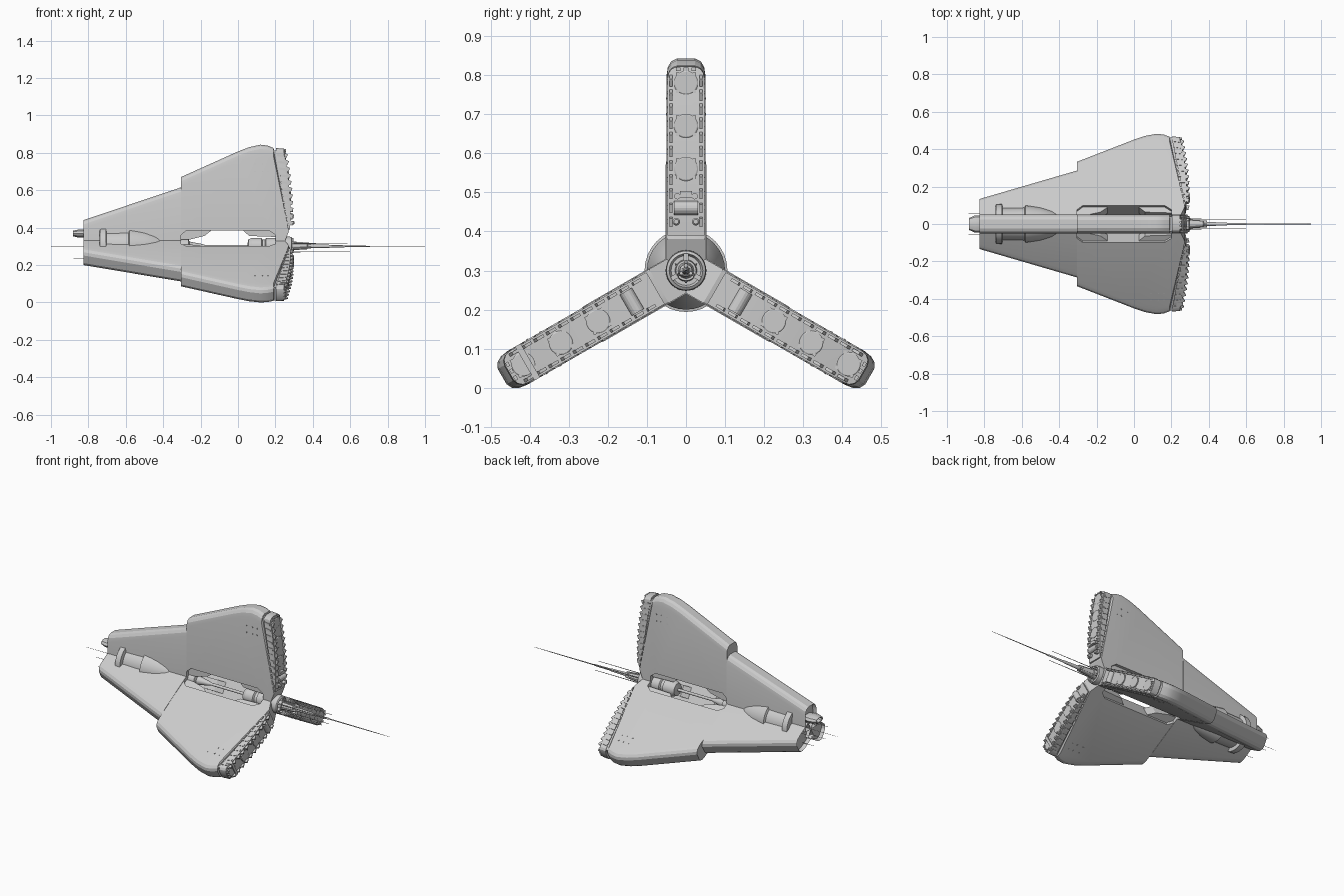
import bpy, bmesh, math
from mathutils import Matrix, Vector

if "Cube" in bpy.data.objects:
    bpy.data.objects.remove(bpy.data.objects["Cube"])

AXIS_Z = 0.30
THREE = (0, 120, 240)


def finish(name, bm, angles=(0,), smooth=True):
    """Make one object per angle around the ship's long axis (local z = radius)."""
    bmesh.ops.recalc_face_normals(bm, faces=bm.faces)
    me = bpy.data.meshes.new(name)
    bm.to_mesh(me)
    bm.free()
    for i, a in enumerate(angles):
        ob = bpy.data.objects.new(name if len(angles) == 1 else f"{name}_{i + 1}", me)
        ob.location = (0, 0, AXIS_Z)
        ob.rotation_euler = (math.radians(a), 0, 0)
        bpy.context.collection.objects.link(ob)
        if smooth and i == 0:
            bpy.context.view_layer.objects.active = ob
            ob.select_set(True)
            bpy.ops.object.shade_smooth_by_angle(angle=math.radians(22))
            ob.select_set(False)


def add_slab(bm, outer, rest, layers):
    """Stack (x, r) outlines across y; each layer lowers the outer edge by its drop."""
    rings = [[bm.verts.new((x, y, r - d)) for x, r in outer] +
             [bm.verts.new((x, y, r)) for x, r in rest] for y, d in layers]
    n = len(rings[0])
    for a, b in zip(rings, rings[1:]):
        for i in range(n):
            j = (i + 1) % n
            bm.faces.new((a[i], a[j], b[j], b[i]))
    bm.faces.new(rings[0])
    bm.faces.new(rings[-1])
    bmesh.ops.recalc_face_normals(bm, faces=bm.faces)


def add_lathe(bm, prof, segs=32, c=(0, 0), sy=1, sz=1):
    """Revolve (x, radius) around the x axis through (y, r) = c."""
    rings = []
    for x, r in prof:
        rings.append([bm.verts.new((x, c[0] + sy * r * math.cos(2 * math.pi * k / segs),
                                    c[1] + sz * r * math.sin(2 * math.pi * k / segs)))
                      for k in range(segs)])
    for a, b in zip(rings, rings[1:]):
        for i in range(segs):
            j = (i + 1) % segs
            bm.faces.new((a[i], a[j], b[j], b[i]))
    bm.faces.new(rings[0])
    bm.faces.new(rings[-1])


def add_box(bm, c, s, tilt=0.0):
    m = (Matrix.Translation(c) @ Matrix.Rotation(tilt, 4, 'Y') @
         Matrix.Diagonal((*s, 1)))
    bmesh.ops.create_cube(bm, size=1, matrix=m)


def round_layers(w, drop):
    half = [(w, drop), (w * 0.93, drop * 0.5), (w * 0.75, drop * 0.17), (w * 0.45, 0)]
    return [(-y, d) for y, d in half] + [(y, d) for y, d in reversed(half)]


def hollow_end(bm, depth):
    """Recess the rear (-x) end face."""
    end = [f for f in bm.faces if f.normal.x < -0.9]
    bmesh.ops.inset_region(bm, faces=end, thickness=0.007, depth=0)
    bmesh.ops.translate(bm, verts=list({v for f in end for v in f.verts}), vec=(depth, 0, 0))


# Rear wing sections
bm = bmesh.new()
add_slab(bm, [(-0.825, 0.14), (-0.305, 0.315)], [(-0.305, 0), (-0.825, 0)],
         round_layers(0.052, 0.045))
hollow_end(bm, 0.02)
finish("rear_wing", bm, THREE)

# Main wing sections with a slot cut into the root
bm = bmesh.new()
add_slab(bm, [(-0.305, 0.37), (0, 0.507), (0.06, 0.53), (0.12, 0.543), (0.16, 0.538), (0.19, 0.525)],
         [(0.272, 0.08), (0.24, 0), (0.2, 0), (0.2, 0.06), (0.165, 0.085),
          (-0.275, 0.085), (-0.31, 0.055)], round_layers(0.05, 0.045))
finish("main_wing", bm, THREE)

# Webs in the slot ends
bm = bmesh.new()
flat = [(-0.032, 0), (0.032, 0)]
add_slab(bm, [(-0.31, 0.09), (-0.135, 0.09)], [(-0.18, 0.055), (-0.26, 0.035), (-0.31, 0.035)], flat)
add_slab(bm, [(0.02, 0.09), (0.2, 0.09)], [(0.2, 0.05), (0.06, 0.055)], flat)
finish("slot_web", bm, THREE, False)

# Front edge: curved block carried beyond a narrow groove
def edge_x(r):
    t = (0.52 - r) / 0.43
    return 0.245 + 0.036 * math.sin(min(t, 1) * math.pi * 0.62)

bm = bmesh.new()
steps = [0.52 - 0.43 * k / 8 for k in range(9)]
add_slab(bm, [(0.203, 0.525), (edge_x(0.52), 0.522)],
         [(edge_x(r), r) for r in steps[1:]] + [(0.275, 0.09)], round_layers(0.047, 0.03))
add_slab(bm, [(0.18, 0.515)], [(0.21, 0.51), (0.275, 0.09), (0.24, 0.09)],
         [(-0.04, 0), (0.04, 0)])
finish("front_edge_block", bm, THREE)

# Teeth down both sides of the front edge and round its tip
bm = bmesh.new()
for k in range(11):
    r = 0.485 - k * 0.036
    slope = (edge_x(r - 0.01) - edge_x(r + 0.01)) / 0.02
    for s in (-1, 1):
        add_box(bm, (edge_x(r) + 0.002, s * 0.038, r), (0.022, 0.008, 0.022), 0.3 + math.atan(slope))
        add_box(bm, (edge_x(r) - 0.025, s * 0.047, r), (0.036, 0.005, 0.012), math.atan(slope))
for y in (-0.02, 0.0, 0.02):
    add_box(bm, (edge_x(0.515) + 0.003, y, 0.515), (0.016, 0.012, 0.008))
finish("edge_teeth", bm, THREE, False)

# Round covers on the front edge
bm = bmesh.new()
for r in (0.48, 0.37, 0.26):
    x = edge_x(r)
    add_lathe(bm, [(x - 0.01, 0.031), (x + 0.003, 0.031), (x + 0.005, 0.028)], 24, (0, r))
    for s in (-1, 1):
        for t in (-1, 1):
            add_box(bm, (x, s * 0.022, r + t * 0.022), (0.01, 0.008, 0.008))
finish("edge_cover", bm, THREE)

# Rounded cross housings near the hub
bm = bmesh.new()
bmesh.ops.create_cone(bm, cap_ends=True, segments=16, radius1=0.018, radius2=0.018, depth=0.062,
                      matrix=Matrix.Translation((0.282, 0, 0.16)) @ Matrix.Rotation(math.pi / 2, 4, 'X'))
finish("cross_housing", bm, THREE)

# Extra machinery on the upper wing
bm = bmesh.new()
for s in (-1, 1):
    add_lathe(bm, [(0.26, 0.01), (0.297, 0.01), (0.302, 0.006)], 12, (s * 0.025, 0.125))
    add_lathe(bm, [(0.26, 0.008), (0.295, 0.008)], 12, (s * 0.022, 0.19))
add_box(bm, (0.28, 0, 0.195), (0.03, 0.03, 0.018))
finish("upper_machinery", bm)

# Bar across one lower wing tip
bm = bmesh.new()
add_box(bm, (0.245, 0, 0.468), (0.035, 0.1, 0.016))
finish("tip_bar", bm, (120,), False)

# Small studs on the wing skins
bm = bmesh.new()
for x in (0.09, 0.13, 0.16):
    for r in (0.40, 0.44):
        add_box(bm, (x, 0, r), (0.006, 0.103, 0.006))
finish("skin_stud", bm, THREE, False)

# Central engine body
bm = bmesh.new()
add_lathe(bm, [(-0.735, 0.07), (-0.74, 0.095), (-0.738, 0.105), (-0.706, 0.106), (-0.702, 0.086),
               (-0.585, 0.088), (-0.58, 0.1), (-0.5, 0.088), (-0.44, 0.071), (-0.405, 0.055),
               (-0.4, 0.036), (-0.33, 0.03), (-0.31, 0.042), (-0.265, 0.04), (-0.26, 0.025),
               (-0.19, 0.012), (-0.18, 0.008), (0.05, 0.008), (0.055, 0.036), (0.075, 0.045),
               (0.125, 0.045), (0.13, 0.036), (0.145, 0.036), (0.15, 0.045), (0.2, 0.045),
               (0.205, 0.03), (0.25, 0.03)])
finish("engine_core", bm)

# Nose hub with raised struts
bm = bmesh.new()
add_lathe(bm, [(0.2, 0.05), (0.27, 0.052), (0.285, 0.05), (0.29, 0.043), (0.28, 0.038),
               (0.28, 0.028), (0.3, 0.026)])
finish("nose_hub", bm)
bm = bmesh.new()
add_box(bm, (0.288, 0, 0.032), (0.02, 0.012, 0.022))
add_box(bm, (0.34, 0, 0.017), (0.1, 0.008, 0.01), 0.08)
finish("hub_strut", bm, THREE, False)

# Nose spike
bm = bmesh.new()
add_lathe(bm, [(0.28, 0.022), (0.37, 0.016), (0.375, 0.011), (0.49, 0.008), (0.5, 0.006),
               (0.6, 0.005), (0.605, 0.003), (0.88, 0.002), (1.0, 0.0008)], 12)
finish("nose_spike", bm)

# Thin rods around the spike
bm = bmesh.new()
add_lathe(bm, [(0.27, 0.003), (0.37, 0.002), (0.6, 0.0012)], 6, (0, 0.03))
finish("nose_rod", bm, (60, 180, 300), False)

# Tail nozzle on the upper wing
bm = bmesh.new()
add_lathe(bm, [(-0.79, 0.04), (-0.835, 0.046), (-0.85, 0.046), (-0.882, 0.032), (-0.88, 0.024),
               (-0.845, 0.02)], 10, (0, 0.068), 1, 0.5)
finish("tail_nozzle", bm)

# Tail rods
bm = bmesh.new()
for y, r in ((-0.075, 0), (0.075, 0), (-0.055, -0.065), (0.055, -0.065)):
    add_lathe(bm, [(-0.885, 0.001), (-0.72, 0.0015)], 6, (y, r))
add_lathe(bm, [(-1.0, 0.0006), (-0.8, 0.0015)], 6)
finish("tail_rods", bm, smooth=False)
